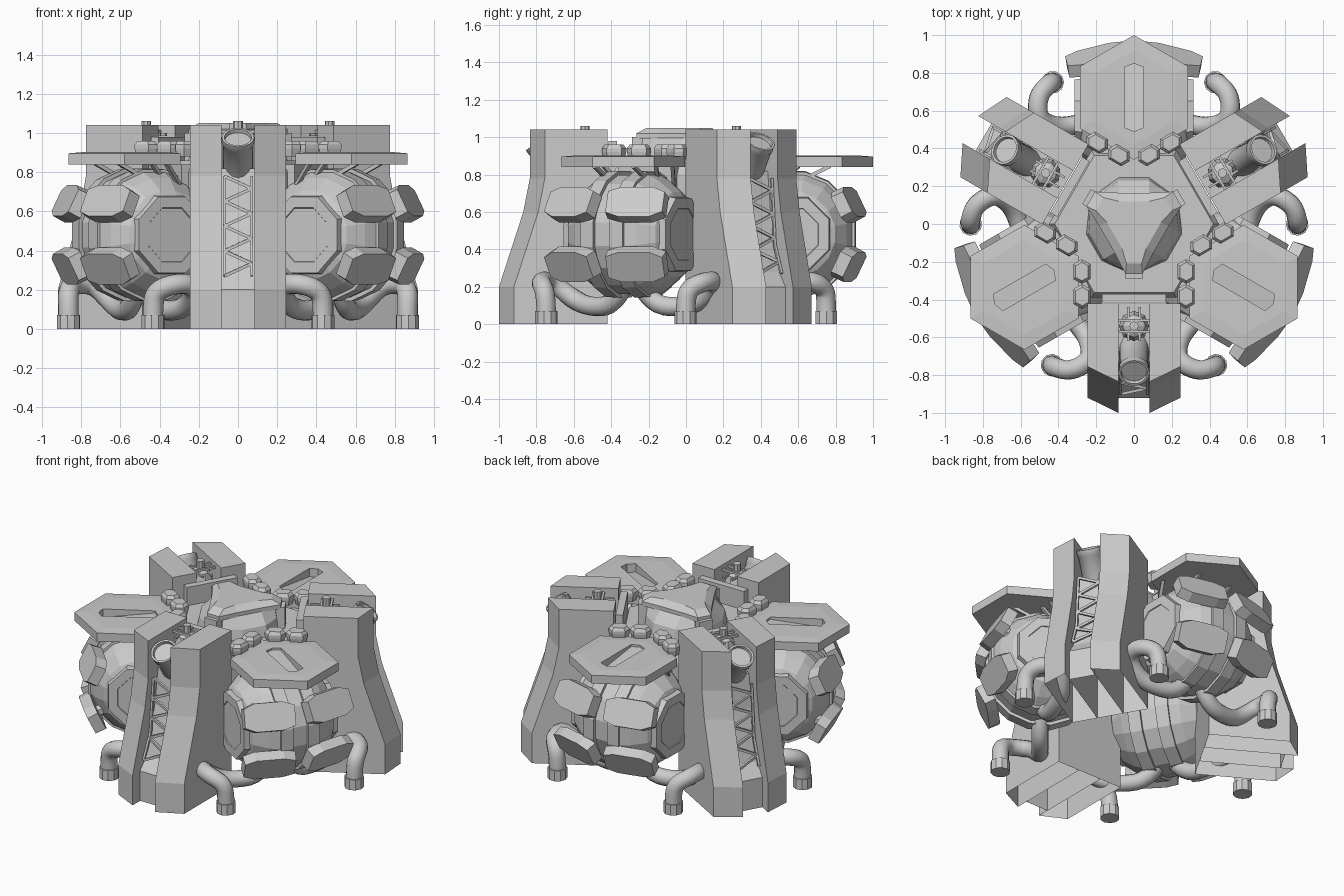
import bpy, bmesh
from math import sin, cos, pi, radians
from mathutils import Vector, Matrix, Euler

if "Cube" in bpy.data.objects:
    bpy.data.objects.remove(bpy.data.objects["Cube"])

# Local frame of every arm: +y points outward, x is sideways, z is up
TANK = (0, 120, 240)
TOWER = (180, 300, 60)


def place(name, mesh, angles):
    for i, a in enumerate(angles):
        ob = bpy.data.objects.new(f"{name}_{i + 1}", mesh)
        ob.rotation_euler.z = radians(a)
        bpy.context.collection.objects.link(ob)


def lofts(name, solids, open_base=False):
    """Each solid is a list of equal-length loops, bridged and capped."""
    bm = bmesh.new()
    for loops in solids:
        part = []
        rings = [[bm.verts.new(p) for p in lp] for lp in loops]
        for a, b in zip(rings, rings[1:]):
            n = len(a)
            for i in range(n):
                part.append(bm.faces.new((a[i], a[(i + 1) % n], b[(i + 1) % n], b[i])))
        part.append(bm.faces.new(rings[0][::-1]))
        part.append(bm.faces.new(rings[-1]))
        bmesh.ops.recalc_face_normals(bm, faces=part)
    if open_base:
        base = [f for f in bm.faces if all(v.co.z < 0.001 for v in f.verts)]
        bmesh.ops.delete(bm, geom=base, context='FACES')
    me = bpy.data.meshes.new(name)
    bm.to_mesh(me)
    bm.free()
    return me


def mirror(solids):
    return solids + [[[(-p[0], p[1], p[2]) for p in lp] for lp in s] for s in solids]


def ngon(r, n, z, c=(0, 0), off=0.0):
    return [(c[0] + r * cos(off + 2 * pi * i / n), c[1] + r * sin(off + 2 * pi * i / n), z) for i in range(n)]


def box(x0, x1, y0, y1, z0, z1):
    return [[(x0, y0, z), (x1, y0, z), (x1, y1, z), (x0, y1, z)] for z in (z0, z1)]


def profile(pts, x):
    return [(x, y, z) for y, z in pts]


def lathe_x(pts, n, c):
    off = pi / n
    return [[(x, c[0] + r * cos(off + 2 * pi * i / n), c[1] + r * sin(off + 2 * pi * i / n))
             for i in range(n)] for x, r in pts]


def beam(a, b, r, n=4):
    a, b = Vector(a), Vector(b)
    q = (b - a).to_track_quat('Z', 'Y')
    return [[tuple(c + q @ Vector(p)) for p in ngon(r, n, 0, off=pi / n)] for c in (a, b)]


def cyl(rings, m, n=16):
    """rings: (radius, height) along the z axis of matrix m."""
    return [[tuple(m @ Vector(p)) for p in ngon(r, n, z)] for r, z in rings]


def smooth(me, angle=50):
    me.shade_smooth()
    me.set_sharp_from_angle(angle=radians(angle))
    return me


# Tower fins: chamfered outer face, flared foot, open underneath
outer = [(0.42, 0), (0.92, 0), (0.92, 0.2), (0.79, 0.6), (0.755, 0.78), (0.755, 1.04), (0.42, 1.04)]
inner = [(0.42, 0), (1.0, 0), (1.0, 0.2), (0.87, 0.6), (0.835, 0.78), (0.835, 1.04), (0.42, 1.04)]
place("tower_fin_pair", lofts("tower_fins", mirror([[profile(outer, 0.245), profile(inner, 0.083)]]), True), TOWER)

# Recessed spine between the fins, with the inner guard plate
spine = [(0.42, 0), (0.92, 0), (0.92, 0.2), (0.85, 0.28), (0.76, 0.6), (0.73, 0.82), (0.42, 0.82)]
place("tower_spine", lofts("tower_spine", [[profile(spine, -0.085), profile(spine, 0.085)],
                                          box(-0.17, 0.17, 0.37, 0.415, 0.75, 0.98)], True), TOWER)


# Zigzag lattice in the tower channel
def lat(x, k):
    y = 0.9 - 0.24 * k if k < 0.3 else 0.828 - 0.05 * (k - 0.3)
    return (x, y, 0.27 + 0.51 * k)


bars = []
for s in (-1, 1):
    bars += [beam(lat(0.07 * s, 0), lat(0.07 * s, 0.3), 0.01), beam(lat(0.07 * s, 0.3), lat(0.07 * s, 1), 0.01)]
for i in range(8):
    s = 1 if i % 2 else -1
    bars.append(beam(lat(-0.07 * s, i / 8), lat(0.07 * s, (i + 1) / 8), 0.011))
place("tower_lattice", lofts("tower_lattice", bars), TOWER)

# Tilted exhaust nozzle with a shallow recessed mouth
m = Matrix.Translation((0, 0.66, 0.80)) @ Euler((radians(-36), 0, 0)).to_matrix().to_4x4()
place("exhaust_nozzle", smooth(lofts("nozzle", [cyl(
    [(0.079, -0.05), (0.079, 0.18), (0.083, 0.185), (0.083, 0.22), (0.07, 0.22), (0.067, 0.2)], m)])), TOWER)

# Caged valve at the tower top
m = Matrix.Translation((0, 0.54, 0.82))
cage = [cyl([(0.08, 0), (0.08, 0.1), (0.06, 0.17), (0.025, 0.19), (0.025, 0.24)], m, 8)]
for y in (0.51, 0.57):
    cage.append(box(-0.085, 0.085, y - 0.007, y + 0.007, 1.0, 1.015))
for x in (-0.03, 0.03):
    cage.append(box(x - 0.006, x + 0.006, 0.44, 0.62, 0.985, 1.0))
place("valve_cage", lofts("valve_cage", cage), TOWER)

# Banded tank lying sideways, with octagonal end caps
CEN = (0.57, 0.48)
half = [(0.30, 0.16), (0.27, 0.23), (0.19, 0.295), (0.13, 0.325), (0.13, 0.34), (0.05, 0.345), (0.05, 0.325)]
prof = half + [(-x, r) for x, r in half[::-1]]
place("tank", lofts("tank", [lathe_x(prof, 16, CEN)]), TANK)
cap = [(0.25, 0.22), (0.315, 0.21), (0.315, 0.15), (0.31, 0.147)]
place("tank_end_caps", lofts("end_caps", mirror([lathe_x(cap, 8, CEN)])), TANK)

# Four armour pads on the outside of each tank, nearly meeting in the middle
pads = []
shape = [(-.165, -.065), (-.09, -.09), (.09, -.09), (.16, -.06), (.16, .06), (.09, .09), (-.09, .09), (-.165, .065)]
for sz in (-1, 1):
    rot = Matrix.Rotation(radians(-14), 3, 'Z') @ Matrix.Rotation(radians(26 * sz), 3, 'X')
    c = Vector((0.20, 0.87, 0.48 + sz * 0.16))
    pads.append([[tuple(c + rot @ Vector((x * k, y, z * k))) for x, z in shape]
                 for y, k in ((-0.035, 1), (0.035, 0.97))])
    pads.append(beam(c, (0.15, 0.7, 0.48 + sz * 0.1), 0.035, 6))
place("armour_pads", lofts("armour_pads", mirror(pads)), TANK)

# Hexagonal deck with a ramped slot
HC = (0, 0.67)
deck = lofts("deck", [[ngon(0.33, 6, 0.84, HC, pi / 2), ngon(0.33, 6, 0.896, HC, pi / 2),
                       ngon(0.25, 6, 0.902, HC, pi / 2)]])
ramp = [[(x, y, 0.89 - (y - 0.49) * 0.13 if z == 0 else 0.95) for x, y in
         ((-0.05, 0.51), (0, 0.49), (0.05, 0.51), (0.05, 0.83), (0, 0.85), (-0.05, 0.83))] for z in (0, 1)]
cut = bpy.data.objects.new("slot_cutter", lofts("slot_cutter", [ramp]))
tmp = bpy.data.objects.new("deck_tmp", deck)
for ob in (cut, tmp):
    bpy.context.collection.objects.link(ob)
cut.hide_render = True
mod = tmp.modifiers.new("slot", 'BOOLEAN')
mod.operation, mod.object, mod.solver = 'DIFFERENCE', cut, 'EXACT'
deck_mesh = bpy.data.meshes.new_from_object(tmp.evaluated_get(bpy.context.evaluated_depsgraph_get()))
for ob in (cut, tmp):
    bpy.data.objects.remove(ob)
place("hex_deck", deck_mesh, TANK)

# Deck support block and diagonal struts
sup = [box(0.0, 0.17, 0.30, 0.43, 0.68, 0.84), beam((0.12, 0.6, 0.76), (0.12, 0.77, 0.845), 0.014),
       beam((0.17, 0.42, 0.7), (0.24, 0.56, 0.845), 0.014), beam((0.1, 0.45, 0.7), (0.16, 0.6, 0.845), 0.014)]
place("deck_support", lofts("deck_support", mirror(sup)), TANK)

# Clamps along the inner deck edges
clamps = []
outline = [(-.065, 0), (-.04, -.045), (.04, -.045), (.065, 0), (.04, .045), (-.04, .045)]
rot = Matrix.Rotation(radians(30), 3, 'Z')
for x, y in ((0.08, 0.365), (0.195, 0.43)):
    clamps.append([[tuple(Vector((x, y, 0)) + rot @ Vector((a * k, b * k, z))) for a, b in outline]
                   for z, k in ((0.88, 0.85), (0.92, 1), (0.94, 1), (0.96, 0.75))])
place("deck_clamps", lofts("deck_clamps", mirror(clamps)), TANK)

# Curled feed pipes, each ending in a round foot
for s in (-1, 1):
    cu = bpy.data.curves.new("pipe", 'CURVE')
    cu.dimensions, cu.bevel_depth, cu.bevel_resolution, cu.use_fill_caps = '3D', 0.052, 4, True
    pts = [(.43, .75, .03), (.43, .75, .11), (.445, .745, .19), (.51, .68, .23), (.51, .55, .23),
           (.40, .51, .13), (.28, .53, .09), (.12, .56, .1), (.06, .57, .2)]
    sp = cu.splines.new('NURBS')
    sp.points.add(len(pts) - 1)
    for p, co in zip(sp.points, pts):
        p.co = (co[0] * s, co[1], co[2], 1)
    sp.use_endpoint_u, sp.order_u, sp.resolution_u = True, 3, 4
    ob = bpy.data.objects.new("pipe_tmp", cu)
    bpy.context.collection.objects.link(ob)
    me = bpy.data.meshes.new_from_object(ob.evaluated_get(bpy.context.evaluated_depsgraph_get()))
    bpy.data.objects.remove(ob)
    place("left_feed_pipe" if s < 0 else "right_feed_pipe", smooth(me), TANK)
place("pipe_feet", lofts("pipe_feet", mirror([[ngon(0.06, 10, 0, (.43, .75)), ngon(0.06, 10, 0.07, (.43, .75))]])), TANK)

# Central hub, raised so the tanks show from underneath
place("hub", lofts("hub", [[ngon(0.38, 6, 0.55), ngon(0.45, 6, 0.62), ngon(0.45, 6, 0.80), ngon(0.42, 6, 0.86)]]), (0,))


# Crown: bulging three-sided neck under a concave three-armed cap
def tri(arm, mid, w, z):
    loop = []
    for k in range(3):
        a = radians(-90 + 120 * k)
        d, t, e = Vector((cos(a), sin(a))), Vector((-sin(a), cos(a))), Vector((cos(a + pi / 3), sin(a + pi / 3)))
        f = Vector((-e.y, e.x))
        loop += [(*(d * arm - t * w), z), (*(d * arm + t * w), z)]
        loop += [(*(e * mid + f * u), z) for u in (-0.08, 0.08)]
    return loop


place("crown_neck", lofts("crown_neck", [[tri(0.25, 0.25, 0.05, 0.84), tri(0.24, 0.23, 0.05, 0.93),
                                         tri(0.23, 0.16, 0.05, 1.0)]]), (0,))
place("crown_cap", lofts("crown_cap", [[tri(0.265, 0.165, 0.045, 0.99), tri(0.265, 0.165, 0.045, 1.02),
                                       tri(0.21, 0.12, 0.04, 1.05)]]), (0,))
place("crown_latch", lofts("crown_latch", [box(-0.045, 0.045, 0.23, 0.29, 0.84, 1.0)]), TOWER)
